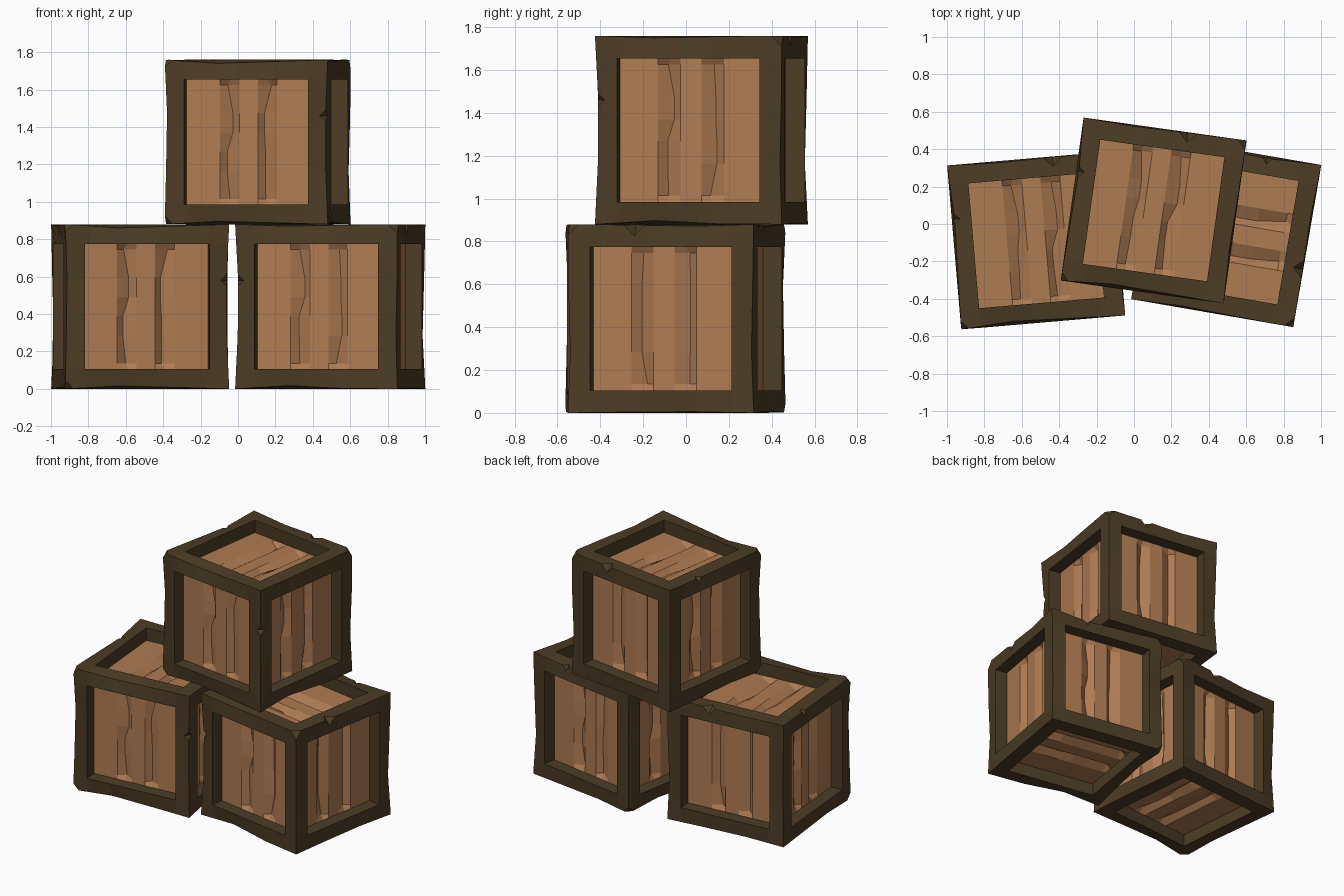
import bpy, bmesh, random
from math import radians
from mathutils import Vector, Matrix

if "Cube" in bpy.data.objects:
    bpy.data.objects.remove(bpy.data.objects["Cube"])

random.seed(4)
H, DEPTH, GROOVE, SEAM = 0.44, 0.09, 0.035, 0.1
T = [-H, -.335, -.305, -.155, -.1, -.05, .05, .1, .155, .305, .335, H]
LAST = len(T) - 2


def material(name, rgb):
    m = bpy.data.materials.new(name)
    m.diffuse_color = (*rgb, 1)
    m.use_nodes = True
    m.node_tree.nodes["Principled BSDF"].inputs["Base Color"].default_value = m.diffuse_color
    return m


frame_mat = material("dark_frame_wood", (.072, .045, .018))
plank_mat = material("plank_wood", (.43, .20, .085))

bm = bmesh.new()
cache, knots = {}, {}


def worn(p):
    """Outer edges sag inwards a little between the corners."""
    out = [a for a in range(3) if abs(abs(p[a]) - H) < 1e-5]
    if len(out) != 2:
        return p
    axis = 3 - sum(out)
    key = (axis, p[out[0]] > 0, p[out[1]] > 0)
    if key not in knots:
        knots[key] = (random.uniform(.0, .02), random.uniform(.0, .02))
    a, b = knots[key]
    t = p[axis]
    if t < -.155:
        d = a * (t + H) / (H - .155)
    elif t > .155:
        d = b * (H - t) / (H - .155)
    else:
        d = a + (b - a) * (t + .155) / .31
    q = p.copy()
    for k in out:
        q[k] -= d if p[k] > 0 else -d
    return q


def vert(p):
    key = tuple(round(c, 4) + 0.0 for c in p)
    if key not in cache:
        cache[key] = bm.verts.new(worn(p))
    return cache[key]


def quad(points, mat):
    f = bm.faces.new([vert(p) for p in points])
    f.material_index = mat


def build_side(n, v):
    """One side: border, recess walls and three boards parted by two V grooves."""
    u = v.cross(n)
    bends = {s: [random.uniform(-.02, .02) for _ in T] for s in (-SEAM, SEAM)}

    def outer(i, j):
        return u * T[i] + v * T[j] + n * H

    def floor(i, j):
        s, depth = T[i], DEPTH
        if 2 <= j <= LAST - 1 and abs(abs(s) - SEAM) < 1e-5:
            depth += GROOVE
            s += bends[T[i]][j // 3 * 3]
        return u * s + v * T[j] + n * (H - depth)

    for i in range(LAST + 1):
        for j in range(LAST + 1):
            border = i in (0, LAST) or j in (0, LAST)
            at = outer if border else floor
            quad([at(i, j), at(i + 1, j), at(i + 1, j + 1), at(i, j + 1)], 0 if border else 1)
    for k in range(1, LAST):
        for e in (1, LAST):
            quad([outer(k, e), outer(k + 1, e), floor(k + 1, e), floor(k, e)], 0)
            quad([outer(e, k), outer(e, k + 1), floor(e, k + 1), floor(e, k)], 0)


X, Y, Z = Vector((1, 0, 0)), Vector((0, 1, 0)), Vector((0, 0, 1))
for n, v in ((X, Z), (-X, Z), (Y, Z), (-Y, Z), (Z, Y), (-Z, Y)):
    build_side(n, v)
bmesh.ops.recalc_face_normals(bm, faces=bm.faces)
mesh = bpy.data.meshes.new("crate")
bm.to_mesh(mesh)
bm.free()
mesh.materials.append(frame_mat)
mesh.materials.append(plank_mat)
crate = bpy.data.objects.new("left_crate", mesh)
bpy.context.collection.objects.link(crate)

# Chips knocked out of edges and corners
chips = bmesh.new()
for pos, r in (((H, -H, .14), .055), ((-H, .15, H), .055), ((.125, H, H), .055),
               ((-H, -H, H), .045), ((H, H, H), .05), ((-H, -H, -H), .045)):
    bmesh.ops.create_uvsphere(chips, u_segments=4, v_segments=2, radius=r,
                              matrix=Matrix.Translation(pos))
chip_mesh = bpy.data.meshes.new("chip_cutter")
chips.to_mesh(chip_mesh)
chips.free()
cutter = bpy.data.objects.new("chip_cutter", chip_mesh)
cutter.hide_render = True
bpy.context.collection.objects.link(cutter)
mod = crate.modifiers.new("chips", 'BOOLEAN')
mod.operation, mod.solver, mod.object = 'DIFFERENCE', 'EXACT', cutter
bpy.context.view_layer.update()
final = bpy.data.meshes.new_from_object(crate.evaluated_get(bpy.context.evaluated_depsgraph_get()))
crate.modifiers.clear()
crate.data = final
bpy.data.objects.remove(cutter)

# Three copies: two on the floor, one stacked on top
right = bpy.data.objects.new("right_crate", final)
top = bpy.data.objects.new("top_crate", final)
for ob in (right, top):
    bpy.context.collection.objects.link(ob)
for ob, loc, turn in ((crate, (-.523, -.088, H), 4.9),
                      (right, (.493, -.043, H), -99.8),
                      (top, (.105, .072, 3 * H), -8)):
    ob.location = loc
    ob.rotation_euler.z = radians(turn)
